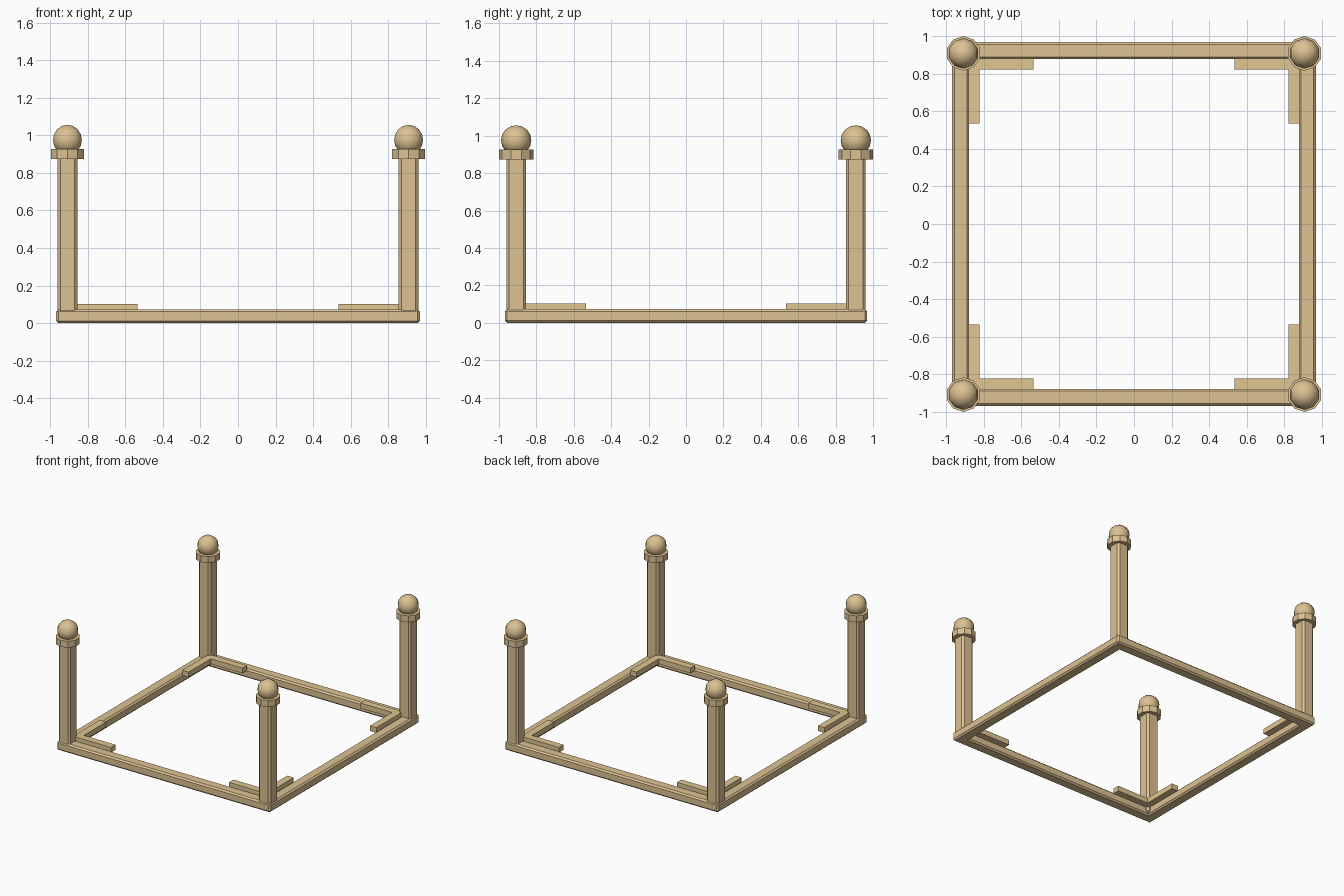
import bpy

if "Cube" in bpy.data.objects:
    bpy.data.objects.remove(bpy.data.objects["Cube"])

def material(name, color):
    m = bpy.data.materials.new(name)
    m.diffuse_color = (*color, 1)
    m.use_nodes = True
    m.node_tree.nodes["Principled BSDF"].inputs["Base Color"].default_value = m.diffuse_color
    return m

wood = material("wood", (0.72, 0.54, 0.29))
light_wood = material("light_wood", (0.75, 0.57, 0.29))

def finish(name, mat):
    ob = bpy.context.object
    ob.name = name
    ob.data.materials.append(mat)
    return ob

def box(name, lo, hi, mat, chamfer=0):
    """Box between two opposite corners, optionally chamfered."""
    bpy.ops.mesh.primitive_cube_add(size=1, location=[(a + b) / 2 for a, b in zip(lo, hi)])
    ob = finish(name, mat)
    ob.scale = [abs(b - a) for a, b in zip(lo, hi)]
    bpy.ops.object.transform_apply(location=False, rotation=False, scale=True)
    if chamfer:
        mod = ob.modifiers.new("chamfer", "BEVEL")
        mod.width, mod.segments = chamfer, 1
    return ob

OUT, IN = 0.968, 0.877    # outer and inner faces of the base frame
POST = 0.908              # post centre
BR_IN, BR_END = 0.822, 0.535

# base frame rails
for s, side in ((-1, "front"), (1, "back")):
    box(f"{side}_rail", (-OUT, s * IN, 0), (OUT, s * OUT, 0.073), wood, 0.012)
for s, side in ((-1, "left"), (1, "right")):
    box(f"{side}_rail", (s * IN, -OUT, 0), (s * OUT, OUT, 0.073), wood, 0.012)

for sy, fb in ((-1, "front"), (1, "back")):
    for sx, lr in ((-1, "left"), (1, "right")):
        tag = f"{fb}_{lr}"
        x, y = sx * POST, sy * POST
        # chamfered post
        h = 0.053
        box(f"{tag}_post", (x - h, y - h, 0.015), (x + h, y + h, 0.89), wood, 0.015)
        # ten-sided collar
        bpy.ops.mesh.primitive_cylinder_add(vertices=10, radius=0.092, depth=0.053,
                                            location=(x, y, 0.9))
        finish(f"{tag}_collar", wood)
        # round finial
        bpy.ops.mesh.primitive_uv_sphere_add(segments=10, ring_count=8, radius=0.081,
                                             location=(x, y, 0.975))
        finish(f"{tag}_finial", wood)
        bpy.ops.object.shade_smooth()
        # pair of corner cleats inside the frame
        box(f"{tag}_cleat_x", (sx * BR_END, sy * BR_IN, 0.06),
            (sx * IN, sy * (IN + 0.003), 0.103), light_wood)
        box(f"{tag}_cleat_y", (sx * BR_IN, sy * BR_END, 0.06),
            (sx * (IN + 0.003), sy * BR_IN, 0.103), light_wood)
